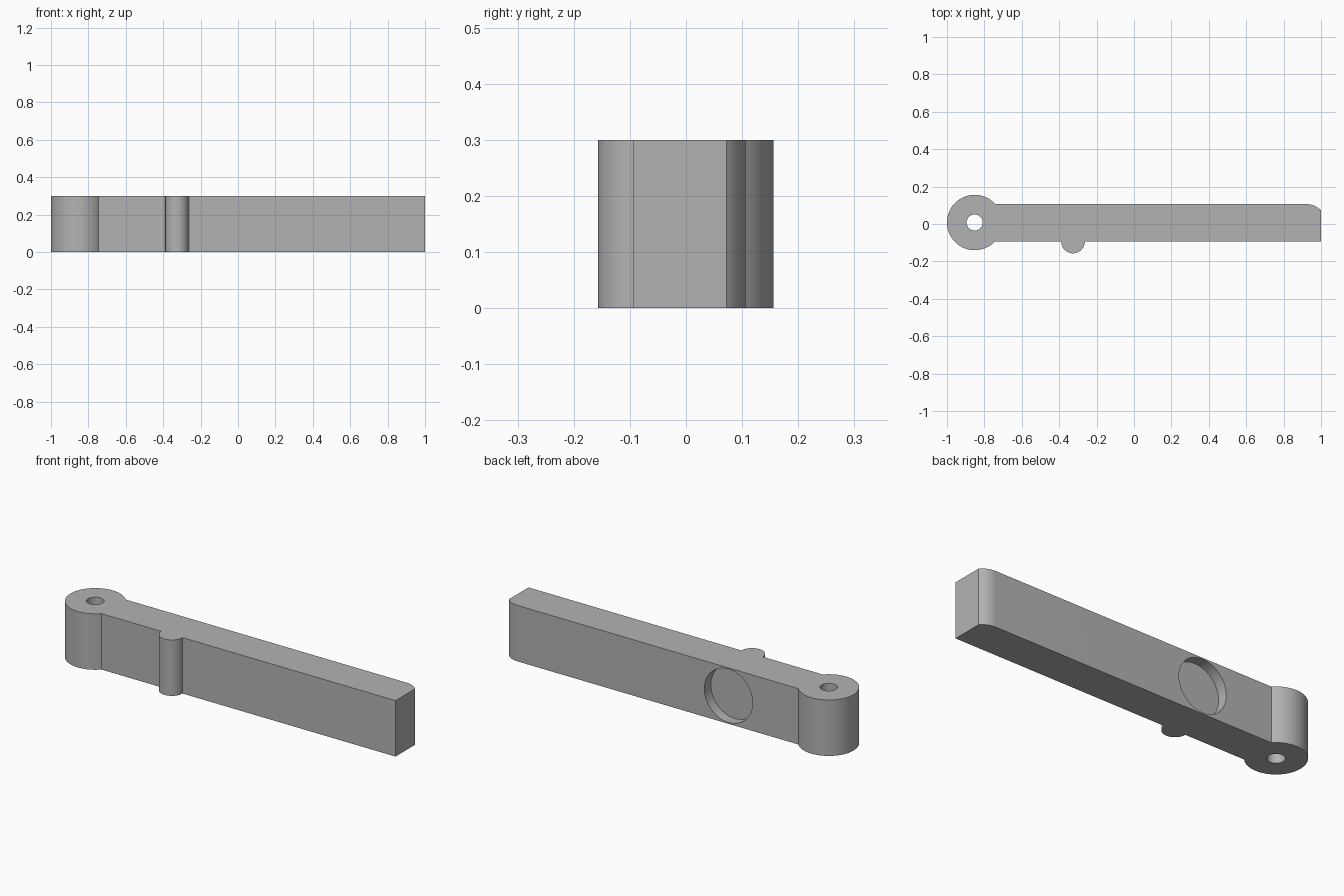
import bpy, bmesh
from math import asin, acos, sin, cos, pi, radians
from mathutils import Matrix

if "Cube" in bpy.data.objects:
    bpy.data.objects.remove(bpy.data.objects["Cube"])

HEIGHT = 0.3
FRONT, BACK = -0.094, 0.106          # bar side planes
BARREL = (-0.852, 0.008, 0.148)      # x, y, radius
BUMP = (-0.326, FRONT, 0.063)
NOSE_R, NOSE_DROP = 0.1, 0.034       # rounded back corner of the free end

grey = bpy.data.materials.new("grey")
grey.use_nodes = True
grey.diffuse_color = (0.45, 0.45, 0.45, 1)
grey.node_tree.nodes["Principled BSDF"].inputs["Base Color"].default_value = (0.45, 0.45, 0.45, 1)


def arc(cx, cy, r, start, end, steps):
    angles = [start + (end - start) * i / steps for i in range(steps + 1)]
    return [(cx + r * cos(a), cy + r * sin(a)) for a in angles]


def make_object(name, bm):
    bmesh.ops.recalc_face_normals(bm, faces=bm.faces)
    mesh = bpy.data.meshes.new(name)
    bm.to_mesh(mesh)
    bm.free()
    mesh.materials.append(grey)
    obj = bpy.data.objects.new(name, mesh)
    bpy.context.collection.objects.link(obj)
    return obj


def cut_cylinder(target, name, radius, depth, matrix):
    bm = bmesh.new()
    bmesh.ops.create_cone(bm, cap_ends=True, segments=64, radius1=radius,
                          radius2=radius, depth=depth, matrix=matrix)
    cutter = make_object(name, bm)
    cutter.hide_render = True
    mod = target.modifiers.new(name, "BOOLEAN")
    mod.operation, mod.solver, mod.object = "DIFFERENCE", "EXACT", cutter
    bpy.context.view_layer.objects.active = target
    bpy.ops.object.modifier_apply(modifier=name)
    bpy.data.objects.remove(cutter)


# Arm outline: barrel, front bump, flat end, rounded back corner
bx, by, br = BARREL
outline = arc(bx, by, br, asin((BACK - by) / br), 2 * pi + asin((FRONT - by) / br), 64)
outline += arc(*BUMP, pi, 2 * pi, 32)
outline.append((1, FRONT))
sweep = acos(1 - NOSE_DROP / NOSE_R)
outline += arc(1 - NOSE_R * sin(sweep), BACK - NOSE_R, NOSE_R, pi / 2 - sweep, pi / 2, 12)

bm = bmesh.new()
base = bm.faces.new([bm.verts.new((x, y, 0)) for x, y in outline])
side = bmesh.ops.extrude_face_region(bm, geom=[base], use_keep_orig=True)
bmesh.ops.translate(bm, vec=(0, 0, HEIGHT),
                    verts=[v for v in side["geom"] if isinstance(v, bmesh.types.BMVert)])
arm = make_object("hinged_arm", bm)

# Pivot hole through the barrel
cut_cylinder(arm, "pivot_hole", 0.043, 1, Matrix.Translation((bx, by, HEIGHT / 2)))

# Shallow round pocket in the back, opposite the bump
cut_cylinder(arm, "back_pocket", 0.143, 0.11,
             Matrix.Translation((BUMP[0], BACK, HEIGHT / 2)) @ Matrix.Rotation(pi / 2, 4, "X"))

bpy.ops.object.select_all(action="DESELECT")
arm.select_set(True)
bpy.context.view_layer.objects.active = arm
bpy.ops.object.shade_smooth_by_angle(angle=radians(25))
